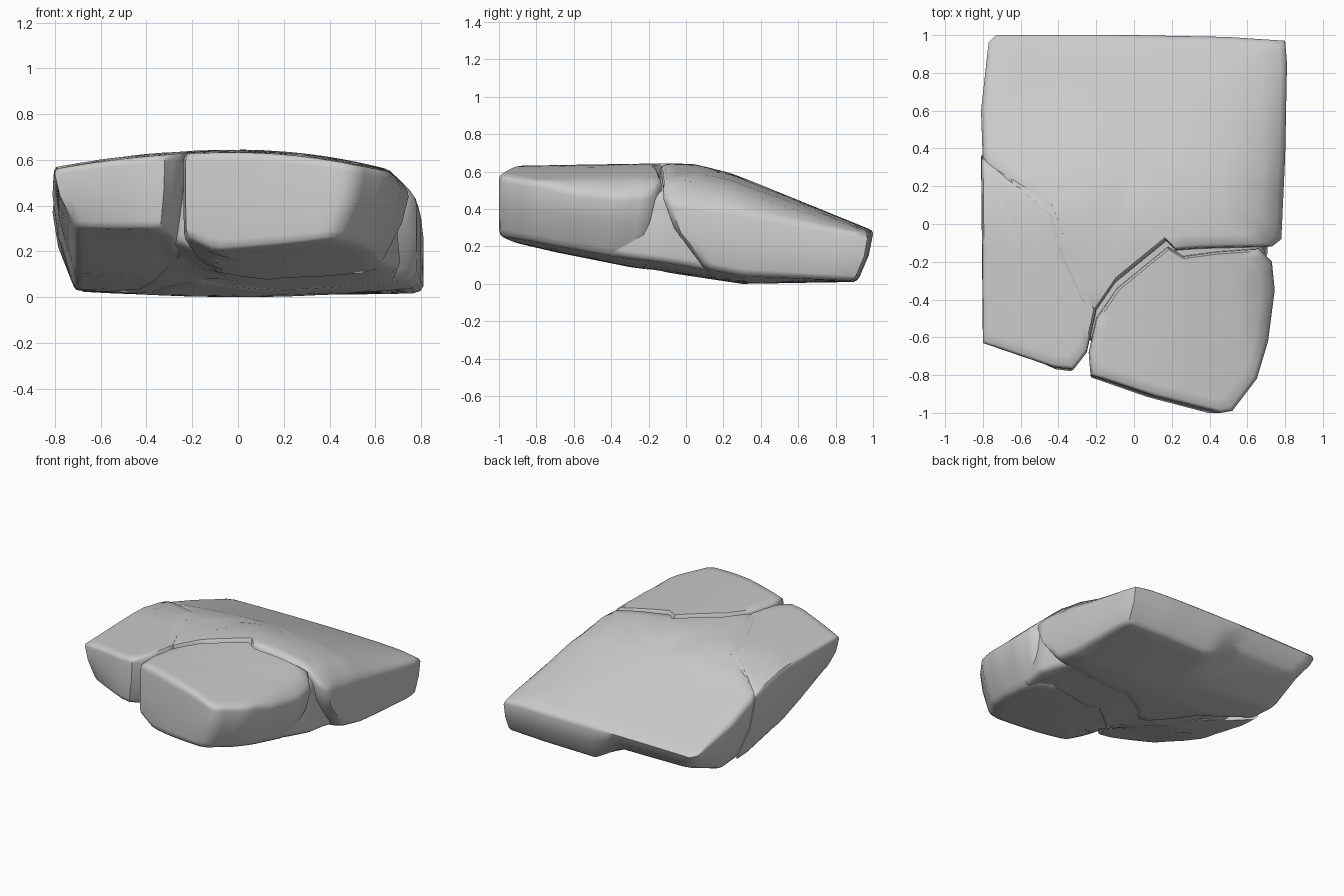
import bpy, bmesh, math
from mathutils import Vector

cube = bpy.data.objects.get("Cube")
if cube:
    bpy.data.objects.remove(cube, do_unlink=True)

stone = bpy.data.materials.new("pale grey stone")
stone.use_nodes = True
stone.diffuse_color = (0.6, 0.6, 0.6, 1)
bsdf = stone.node_tree.nodes["Principled BSDF"]
bsdf.inputs["Base Color"].default_value = stone.diffuse_color
bsdf.inputs["Roughness"].default_value = 0.8


def interp(table, v):
    """Piecewise linear lookup."""
    if v <= table[0][0]:
        return table[0][1]
    for (a, p), (b, q) in zip(table, table[1:]):
        if v <= b:
            return p + (q - p) * (v - a) / (b - a)
    return table[-1][1]


def clamp(v):
    return min(1, max(0, v))


RIDGE = [(-1, .63), (-.7, .635), (-.1, .645), (.05, .64), (.25, .59), (1, .285)]
BELLY = [(-1, .24), (-.7, .17), (-.3, .09), (.3, 0), (.92, .01)]


def top_height(x, y):
    fade = min(1, max(0.1, 1.1 - y))
    dome = .2 if x > 0 else .12
    return interp(RIDGE, y) - fade * (dome * x * x + .7 * max(0, x - .66))


def belly_height(x, y):
    rise = .1 * x * x * clamp(1 - y)
    rise += .1 * clamp((-.1 - x) * 5) * clamp((-.1 - y) * 2)   # front side
    rise += .4 * clamp((.1 - x) * 5) * max(0, y - .6)          # back undercut
    return interp(BELLY, y) + rise


def resample(points, step=.06):
    """Split each outline side into short, even pieces."""
    out = []
    for a, b in zip(points, points[1:] + points[:1]):
        a, b = Vector(a), Vector(b)
        n = max(1, round((b - a).length / step))
        out += [a.lerp(b, i / n) for i in range(n)]
    return out


# Rings from the top centre over the rim and side to the bottom centre
RINGS = [(.3, 1), (.6, 1), (.85, 1), (.96, 1), (.99, .97), (1, .9), (1, .5),
         (1, .1), (.985, .03), (.95, 0), (.8, 0), (.55, 0), (.3, 0)]


def boulder(name, centre, outline, foot, sink=0, lift=0):
    """Loft a stone; foot is (x0, x scale, y0, y scale) for the lower outline."""
    centre = Vector(centre)
    loop = resample(outline)
    x0, sx, y0, sy = foot
    bm = bmesh.new()

    def place(p, t):
        low = Vector((x0 + (p.x - x0) * sx, y0 + (p.y - y0) * sy))
        q = low.lerp(p, min(1, t * 1.5))
        zt = top_height(q.x, q.y) - sink
        zb = belly_height(q.x, q.y) + lift
        return bm.verts.new((q.x, q.y, zb + (zt - zb) * t))

    rings = [[place(centre + (p - centre) * s, t) for p in loop] for s, t in RINGS]
    n = len(loop)
    for upper, lower in zip(rings, rings[1:]):
        for i in range(n):
            j = (i + 1) % n
            bm.faces.new((upper[i], upper[j], lower[j], lower[i]))
    for ring, t in ((rings[0], 1), (rings[-1], 0)):
        hub = place(centre, t)
        for i in range(n):
            bm.faces.new((ring[i], ring[(i + 1) % n], hub))
    bmesh.ops.recalc_face_normals(bm, faces=bm.faces)
    mesh = bpy.data.meshes.new(name)
    bm.to_mesh(mesh)
    bm.free()
    mesh.materials.append(stone)
    obj = bpy.data.objects.new(name, mesh)
    bpy.context.collection.objects.link(obj)
    bpy.ops.object.select_all(action='DESELECT')
    obj.select_set(True)
    bpy.context.view_layer.objects.active = obj
    bpy.ops.object.shade_smooth_by_angle(angle=math.radians(50))


# Large sloping slab at the back
boulder("back_slab", (0, .35),
        [(-.73, 1), (0, 1), (.5, .99), (.8, .97), (.81, .85), (.8, .35), (.78, -.08),
         (.73, -.12), (.35, -.13), (.22, -.14), (.17, -.09), (-.1, -.31), (-.21, -.47),
         (-.28, -.45), (-.4, -.2), (-.47, .04), (-.8, .32), (-.81, .6), (-.77, .96)],
        (.8, .94, .7, .73))

# Side stone at the front, overlapping the slab in a shallow seam
boulder("front_side_stone", (-.53, -.3),
        [(-.81, .36), (-.43, .12), (-.32, -.18), (-.2, -.46), (-.25, -.68),
         (-.32, -.77), (-.42, -.76), (-.8, -.63)],
        (-.4, .77, -.65, 1.09))

# Rounded stone broken off at the front corner
boulder("front_corner_stone", (.27, -.5),
        [(.18, -.12), (.26, -.17), (.45, -.145), (.66, -.13), (.73, -.2), (.745, -.35),
         (.71, -.62), (.65, -.82), (.52, -.99), (.46, -1), (.1, -.91), (-.23, -.8),
         (-.24, -.68), (-.2, -.5), (-.09, -.34)],
        (-.2, .88, -1, .93))

# Inner rock that closes the cracks and the hollow at the side
boulder("inner_rock", (.05, -.1),
        [(-.6, .3), (-.62, -.35), (-.22, -.62), (.2, -.6), (.62, -.4), (.69, -.15),
         (.66, .3), (0, .45)],
        (0, 1.03, .1, 1), sink=.06, lift=.004)
